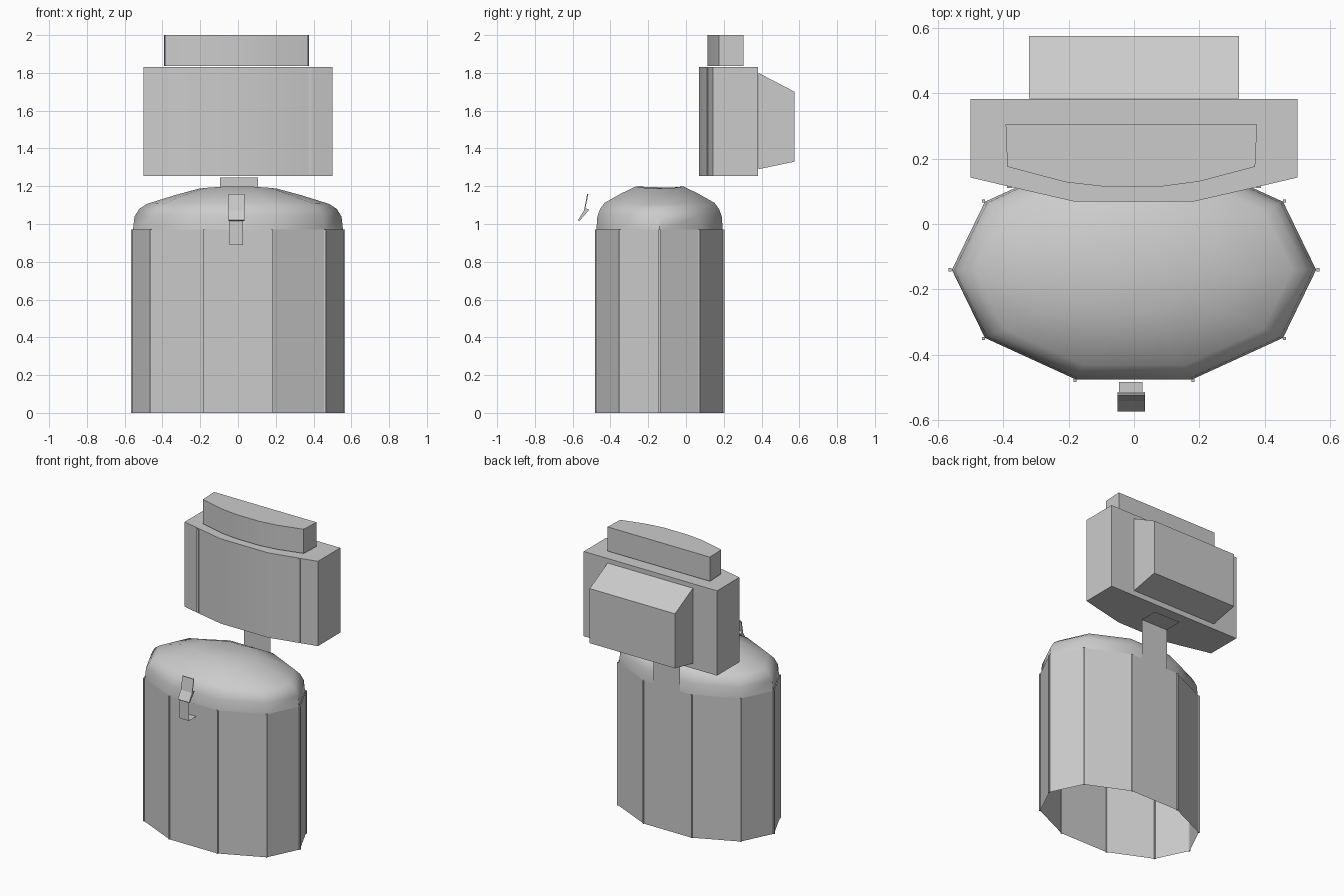
import bpy, bmesh, math
from mathutils import Vector

if "Cube" in bpy.data.objects:
    bpy.data.objects.remove(bpy.data.objects["Cube"])

grey = bpy.data.materials.new("light grey")
grey.diffuse_color = (0.6, 0.6, 0.6, 1)
grey.use_nodes = True
grey.node_tree.nodes["Principled BSDF"].inputs["Base Color"].default_value = grey.diffuse_color


def make(name, verts, faces, smooth=None):
    me = bpy.data.meshes.new(name)
    me.from_pydata(verts, [], faces)
    bm = bmesh.new()
    bm.from_mesh(me)
    bmesh.ops.recalc_face_normals(bm, faces=bm.faces)
    bm.to_mesh(me)
    bm.free()
    me.materials.append(grey)
    ob = bpy.data.objects.new(name, me)
    bpy.context.collection.objects.link(ob)
    if smooth:
        bpy.ops.object.select_all(action='DESELECT')
        ob.select_set(True)
        bpy.context.view_layer.objects.active = ob
        bpy.ops.object.shade_smooth_by_angle(angle=math.radians(smooth))
    return ob


def loft(name, rings, caps=(True, True), smooth=None):
    n = len(rings[0])
    verts = [v for r in rings for v in r]
    faces = [(k * n + i, k * n + (i + 1) % n, (k + 1) * n + (i + 1) % n, (k + 1) * n + i)
             for k in range(len(rings) - 1) for i in range(n)]
    if caps[0]:
        faces.append(tuple(range(n)))
    if caps[1]:
        faces.append(tuple((len(rings) - 1) * n + i for i in range(n)))
    return make(name, verts, faces, smooth)


def prism(name, outline, z0, z1, smooth=None):
    return loft(name, [[(x, y, z) for x, y in outline] for z in (z0, z1)], smooth=smooth)


def ribbon(name, path, x0, x1):
    verts = [(x, y, z) for y, z in path for x in (x0, x1)]
    return make(name, verts, [(2 * i, 2 * i + 1, 2 * i + 3, 2 * i + 2) for i in range(len(path) - 1)])


# ten-sided oval outline of the body
CY = -0.14
half = [(0.18, -0.338), (0.46, -0.21), (0.562, 0), (0.46, 0.21), (0.18, 0.338)]
oval = half + [(-x, y) for x, y in reversed(half)]


def ring(s, z, bend=0.0):
    return [(x * s, CY + y * s, z - bend * (x * s) ** 2) for x, y in oval]


# open-bottomed body shell and domed top
loft("body_shell", [ring(1, 0), ring(1, 0.97)], caps=(False, False))
loft("dome_top", [ring(0.99, 0.965), ring(0.975, 1.04), ring(0.93, 1.08), ring(0.86, 1.113, 0.03),
                  ring(0.6, 1.163, 0.1), ring(0.37, 1.2, 0.3)], caps=(False, True), smooth=50)

# thin seam strips on the body corners
for i, (x, y) in enumerate(oval):
    r = 0.005
    prism(f"seam_{i}", [(x - r, CY + y - r), (x + r, CY + y - r), (x + r, CY + y + r), (x - r, CY + y + r)], 0, 0.97)

# front clip: hook strap and bent tongue
ribbon("clip_hook", [(-0.483, 0.97), (-0.483, 0.89), (-0.563, 0.89), (-0.563, 1.03)], -0.046, 0.026)
prof = [(-0.572, 1.02), (-0.565, 1.015), (-0.513, 1.075), (-0.532, 1.085), (-0.517, 1.16),
        (-0.523, 1.16), (-0.54, 1.072)]
loft("clip_tongue", [[(x, y, z) for y, z in prof] for x in (-0.051, 0.034)])

# rear neck bracket
ribbon("neck_bracket", [(0.2, 0.91), (0.2, 1.245), (0.325, 1.245)], -0.095, 0.105)

# head box with a shallow bowed front
front = [(-0.5, 0.142), (-0.38, 0.114), (-0.18, 0.068), (0.18, 0.068), (0.38, 0.114), (0.5, 0.142)]
prism("head_box", front + [(0.5, 0.382), (-0.5, 0.382)], 1.255, 1.83, smooth=20)

# edge beads of the front panel
for s in (-1, 1):
    x = 0.38 * s
    prism("panel_edge", [(x - 0.008, 0.11), (x + 0.008, 0.11), (x + 0.008, 0.13), (x - 0.008, 0.13)], 1.26, 1.825)

# tapered rear bulge
loft("rear_bulge", [[(-0.32, y, a), (0.32, y, a), (0.32, y, b), (-0.32, y, b)]
                    for y, a, b in ((0.383, 1.29, 1.8), (0.575, 1.33, 1.7))])

# curved top block
bow = [(-0.387, 0.175), (-0.21, 0.128), (-0.09, 0.114), (0.08, 0.114), (0.2, 0.13), (0.37, 0.175)]
prism("top_block", bow + [(0.376, 0.304), (-0.392, 0.304)], 1.836, 2.0, smooth=25)
